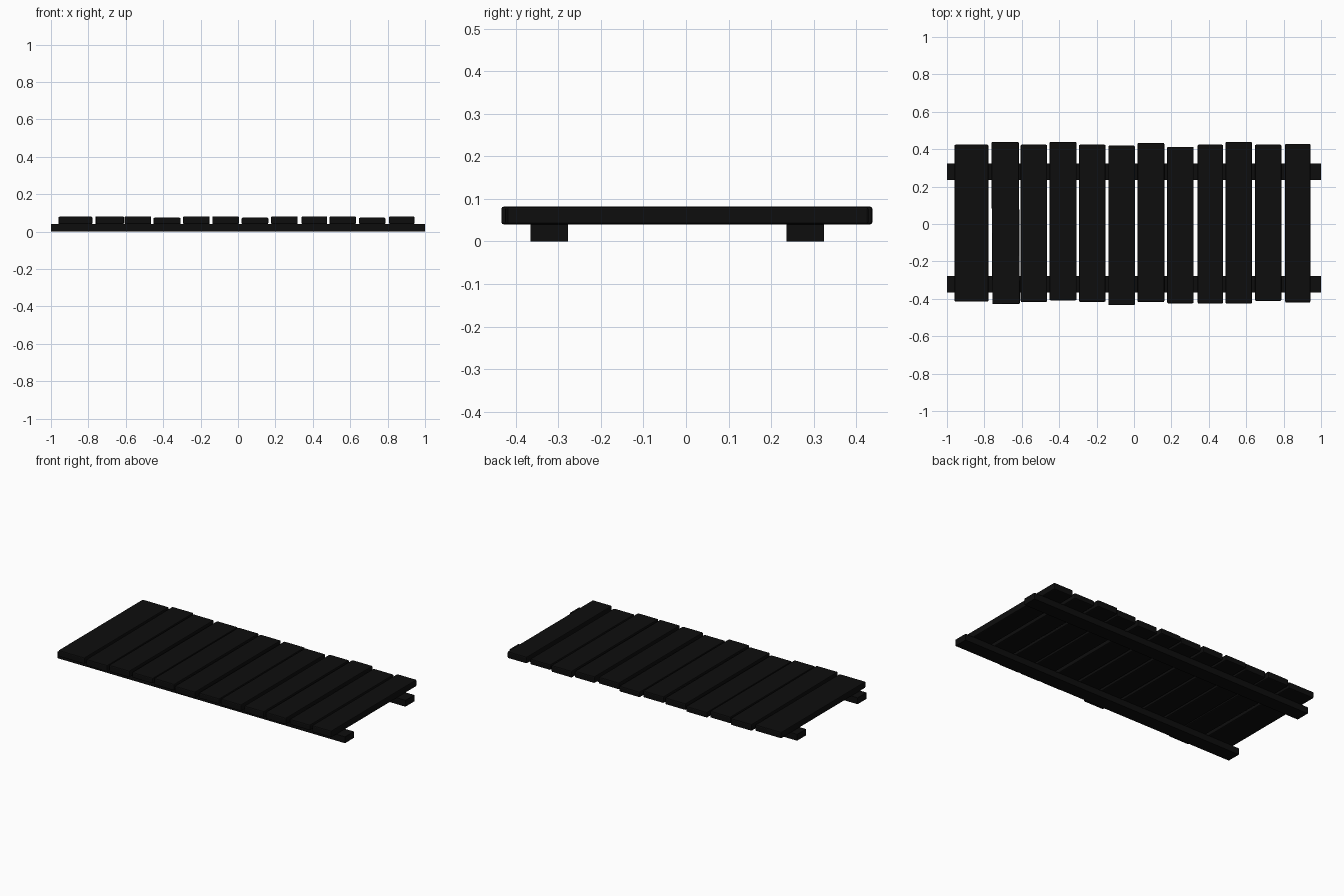
import bpy
import math

mat = bpy.data.materials.new("near black wood")
mat.diffuse_color = (0.004, 0.004, 0.004, 1)


def box(name, x0, x1, y0, y1, z0, z1, bevel=0, turn=0):
    bpy.ops.mesh.primitive_cube_add(size=1, location=((x0 + x1) / 2, (y0 + y1) / 2, (z0 + z1) / 2))
    ob = bpy.context.object
    ob.name = name
    ob.scale = (x1 - x0, y1 - y0, z1 - z0)
    bpy.ops.object.transform_apply(location=False, rotation=False, scale=True)
    ob.rotation_euler.z = turn
    ob.data.materials.append(mat)
    if bevel:
        mod = ob.modifiers.new("worn edges", 'BEVEL')
        mod.width = bevel
        mod.segments = 2
    return ob


# Two long rails underneath
box("front_rail", -1, 1, -0.365, -0.277, 0, 0.04)
box("back_rail", -1, 1, 0.236, 0.324, 0, 0.04)

# Cross planks: left, right, front, back, top
planks = [
    (-0.960, -0.778, -0.415, 0.424, 0.080),
    (-0.760, -0.613, -0.428, 0.438, 0.082),
    (-0.606, -0.464, -0.417, 0.424, 0.082),
    (-0.452, -0.307, -0.408, 0.438, 0.075),
    (-0.294, -0.152, -0.416, 0.424, 0.082),
    (-0.137, 0.005, -0.434, 0.419, 0.082),
    (0.019, 0.162, -0.417, 0.433, 0.075),
    (0.177, 0.319, -0.424, 0.413, 0.082),
    (0.340, 0.477, -0.425, 0.424, 0.082),
    (0.489, 0.631, -0.425, 0.438, 0.082),
    (0.647, 0.788, -0.411, 0.424, 0.075),
    (0.808, 0.943, -0.420, 0.429, 0.082),
]
for i, (x0, x1, y0, y1, top) in enumerate(planks):
    turn = 0.007 if i == 1 else 0
    box(f"plank_{i + 1}", x0, x1, y0, y1, 0.04, top, 0.006, turn)
